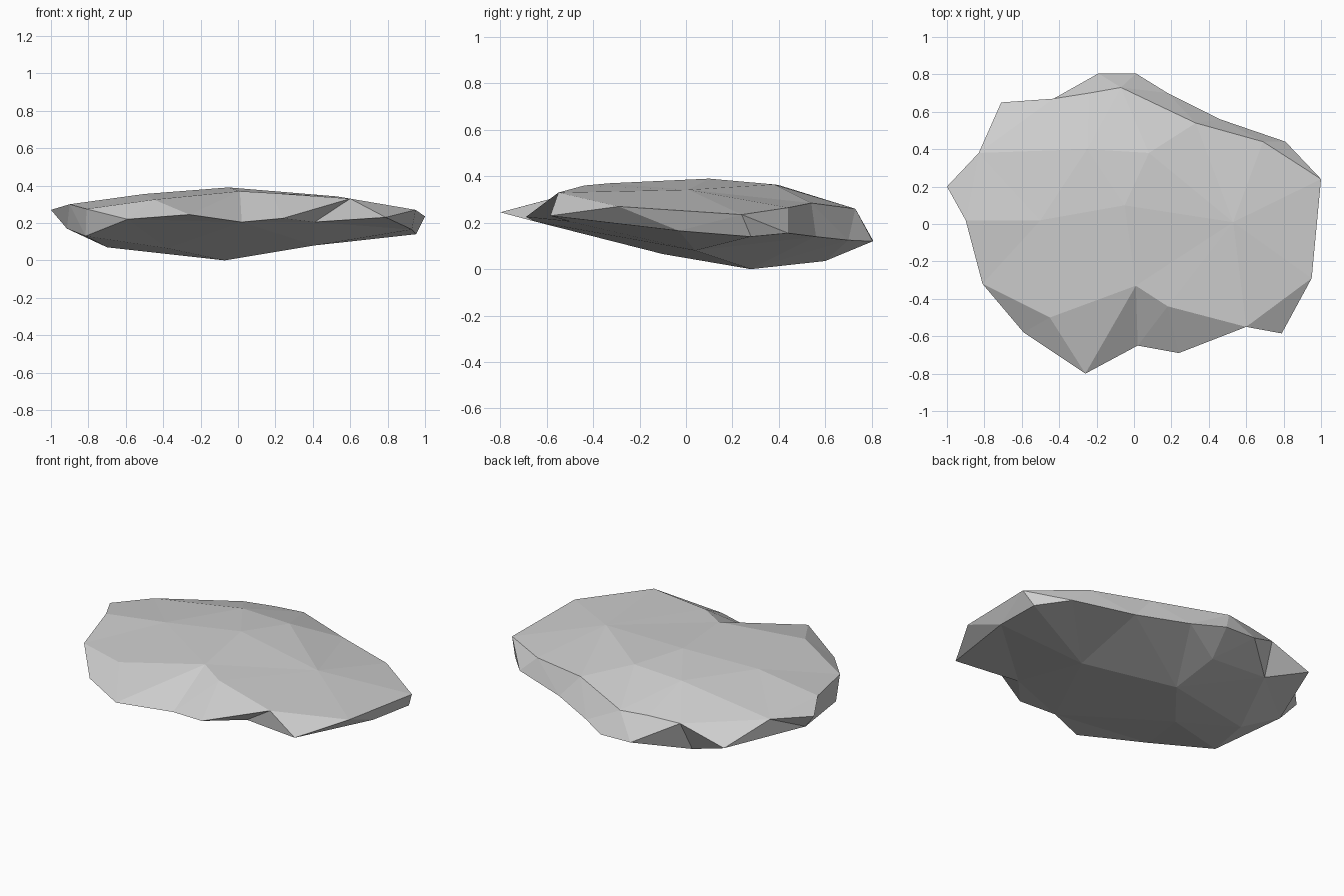
import bpy
import bmesh
from mathutils import Vector
from mathutils.geometry import delaunay_2d_cdt

default_cube = bpy.data.objects.get("Cube")
if default_cube:
    bpy.data.objects.remove(default_cube, do_unlink=True)


def make_material(name, colour):
    """One flat colour for viewport and render."""
    material = bpy.data.materials.new(name)
    material.use_nodes = True
    material.diffuse_color = colour
    shader = material.node_tree.nodes["Principled BSDF"]
    shader.inputs["Base Color"].default_value = colour
    shader.inputs["Roughness"].default_value = 0.9
    return material


# Named corners of the rim
front_left, prow, front_right = (-.59, -.58, .22), (-.26, -.8, .245), (.24, -.69, .225)
notch_peak, right_horn = (.6, -.55, .33), (.79, -.585, .23)
east_tip, east_back = (1, .24, .235), (.81, .44, .155)
back_edge, back_dent, back_horn = (-.19, .805, .125), (-.43, .67, .253), (-.71, .65, .17)
west_front = (-.81, -.32, .275)

# Rim of the slab, counter-clockwise, shared by the top and the underside
rim = [
    front_left, prow, (.02, -.65, .205), front_right, notch_peak, right_horn,
    (.95, -.29, .27), east_tip, east_back, (.46, .56, .14), (.18, .7, .125),
    (.01, .805, .12), back_edge, back_dent, back_horn, (-.83, .38, .275),
    (-1, .2, .27), (-.9, .02, .3), west_front,
]

# Crest along the front notches, ridge along the back step, and the crown
notch_back = (.01, -.33, .37)
front_crest = [(-.45, -.5, .325), notch_back, (.18, -.44, .36)]
back_ridge = [(.69, .44, .265), (.33, .54, .285), (-.07, .73, .26), (-.24, .7, .262)]
crown_west, crown_back = (-.5, .02, .355), (-.25, .4, .362)
crown = [crown_west, crown_back, (-.05, .1, .39), (.53, .01, .342), (.08, .38, .365)]

# Hollows and low points of the underside
notch_foot, back_foot = (.41, -.5, .205), (-.45, .582, .07)
west_feet = [(-.915, .16, .17), (-.815, -.275, .13)]
east_feet = [(.93, -.03, .165), (.952, .28, .14)]
belly = [(-.07, .28, 0), (-.06, .6, .035), (-.38, -.1, .065), (.41, .04, .08),
         (-.7, .08, .07), notch_foot, back_foot] + west_feet + east_feet


def chain(path):
    """Edges joining neighbours along a path."""
    return list(zip(path, path[1:]))


def add_shell(bm, inner, paths, upward):
    """Triangulate rim and inner points into one side, keeping the folds."""
    points = rim + inner
    edges = [(points.index(a), points.index(b))
             for path in [rim + rim[:1]] + paths for a, b in chain(path)]
    flat = [Vector(p[:2]) for p in points]
    verts, _, faces, origin, _, _ = delaunay_2d_cdt(flat, edges, [], 1, 1e-5)
    corners = [bm.verts.new((v.x, v.y, points[source[0]][2]))
               for v, source in zip(verts, origin)]
    for face in faces:
        loop = [corners[i] for i in face]
        a, b, c = (v.co for v in loop[:3])
        faces_up = (b - a).cross(c - a).z > 0
        bm.faces.new(loop if faces_up == upward else loop[::-1])


bm = bmesh.new()

# Upper surface
add_shell(bm, front_crest + back_ridge + crown, [
    [west_front] + front_crest + [notch_peak],
    [prow, notch_back],
    [east_tip] + back_ridge,
    [back_dent, crown_back, crown_west],
], True)

# Underside, undercut at both ends and below the front notch
add_shell(bm, belly, [
    [front_right, notch_foot, right_horn],
    [right_horn] + east_feet + [east_back],
    [back_edge, back_foot, back_horn] + west_feet + [front_left],
    [back_dent, back_foot, west_feet[0]],
], False)

# Weld both sides along the rim
bmesh.ops.remove_doubles(bm, verts=bm.verts, dist=1e-4)
bmesh.ops.recalc_face_normals(bm, faces=bm.faces)

mesh = bpy.data.meshes.new("flat_rock")
bm.to_mesh(mesh)
bm.free()
mesh.materials.append(make_material("stone grey", (0.62, 0.62, 0.62, 1.0)))
flat_rock = bpy.data.objects.new("flat_rock", mesh)
bpy.context.scene.collection.objects.link(flat_rock)
